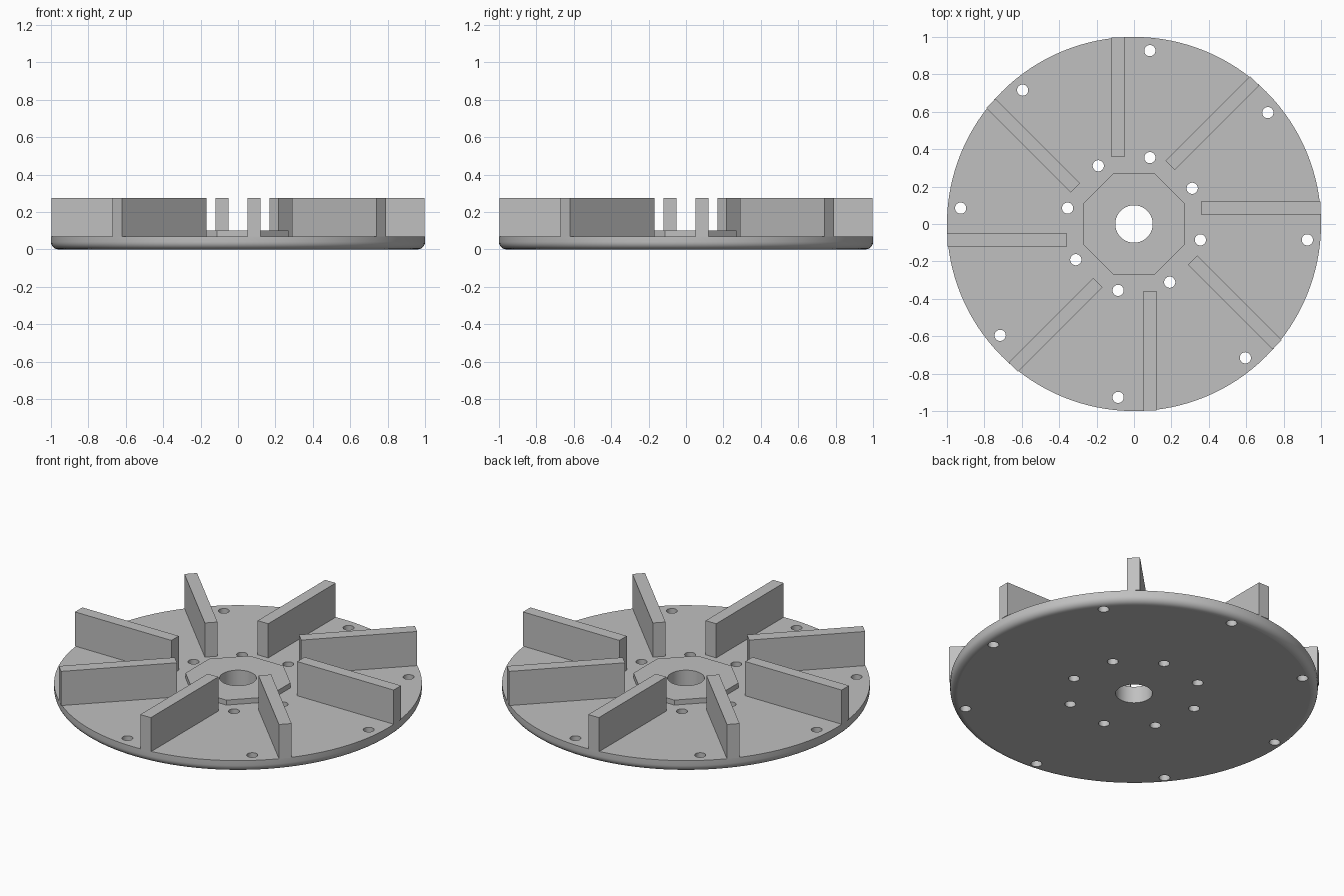
import bpy
import bmesh
from math import pi, cos
from mathutils import Matrix, Vector

if "Cube" in bpy.data.objects:
    bpy.data.objects.remove(bpy.data.objects["Cube"], do_unlink=True)

COUNT = 8
PLATE_TOP, HUB_TOP, BLADE_TOP = 0.07, 0.10, 0.275
OFFSET = 0.085          # sideways offset of blades and bolt holes

grey = bpy.data.materials.new("light_grey_metal")
grey.use_nodes = True
colour = (0.53, 0.53, 0.53, 1)
grey.diffuse_color = colour
grey.node_tree.nodes["Principled BSDF"].inputs["Base Color"].default_value = colour


def finish(bm, name):
    mesh = bpy.data.meshes.new(name)
    bm.to_mesh(mesh)
    bm.free()
    mesh.materials.append(grey)
    obj = bpy.data.objects.new(name, mesh)
    bpy.context.collection.objects.link(obj)
    return obj


def add_cylinder(bm, x, y, z0, z1, radius, sides, turn=0):
    place = Matrix.Translation((x, y, (z0 + z1) / 2)) @ Matrix.Rotation(turn, 4, "Z")
    bmesh.ops.create_cone(bm, cap_ends=True, segments=sides, radius1=radius,
                          radius2=radius, depth=z1 - z0, matrix=place)


def activate(obj):
    bpy.ops.object.select_all(action="DESELECT")
    obj.select_set(True)
    bpy.context.view_layer.objects.active = obj


# Round base plate with a rounded lower rim
bm = bmesh.new()
add_cylinder(bm, 0, 0, 0, PLATE_TOP, 1, 128)
rim = [e for e in bm.edges if all(v.co.z < 0.001 for v in e.verts)]
bmesh.ops.bevel(bm, geom=rim, offset=0.04, segments=6, profile=0.5, affect="EDGES")
plate = finish(bm, "base_plate")

# Octagonal hub with flats along the axes
bm = bmesh.new()
add_cylinder(bm, 0, 0, PLATE_TOP, HUB_TOP, 0.27 / cos(pi / 8), 8, pi / 8)
hub = finish(bm, "octagonal_hub")

# Cutter: centre bore plus inner and outer rings of bolt holes
bm = bmesh.new()
add_cylinder(bm, 0, 0, -0.2, 0.3, 0.1, 64)
for i in range(COUNT):
    spin = Matrix.Rotation(i * 2 * pi / COUNT, 3, "Z")
    for reach in (0.355, 0.927):
        p = spin @ Vector((reach, -OFFSET, 0))
        add_cylinder(bm, p.x, p.y, -0.2, 0.3, 0.03, 32)
cutter = finish(bm, "hole_cutter")
cutter.hide_render = True

for part in (plate, hub):
    activate(part)
    mod = part.modifiers.new("holes", "BOOLEAN")
    mod.operation = "DIFFERENCE"
    mod.solver = "EXACT"
    mod.object = cutter
    bpy.ops.object.modifier_apply(modifier=mod.name)
    bpy.ops.object.shade_smooth_by_angle()
    for face in part.data.polygons:
        if abs(face.normal.z) > 0.999:
            face.use_smooth = False
bpy.data.objects.remove(cutter, do_unlink=True)

# Straight upright blades, each set to one side of its radius
for i in range(COUNT):
    bm = bmesh.new()
    size = Vector((0.64, 0.07, BLADE_TOP - PLATE_TOP))
    centre = Vector((0.678, OFFSET, (BLADE_TOP + PLATE_TOP) / 2))
    place = (Matrix.Rotation(i * 2 * pi / COUNT, 4, "Z")
             @ Matrix.Translation(centre) @ Matrix.Diagonal(size.to_4d()))
    bmesh.ops.create_cube(bm, size=1, matrix=place)
    finish(bm, f"blade_{i + 1}")
